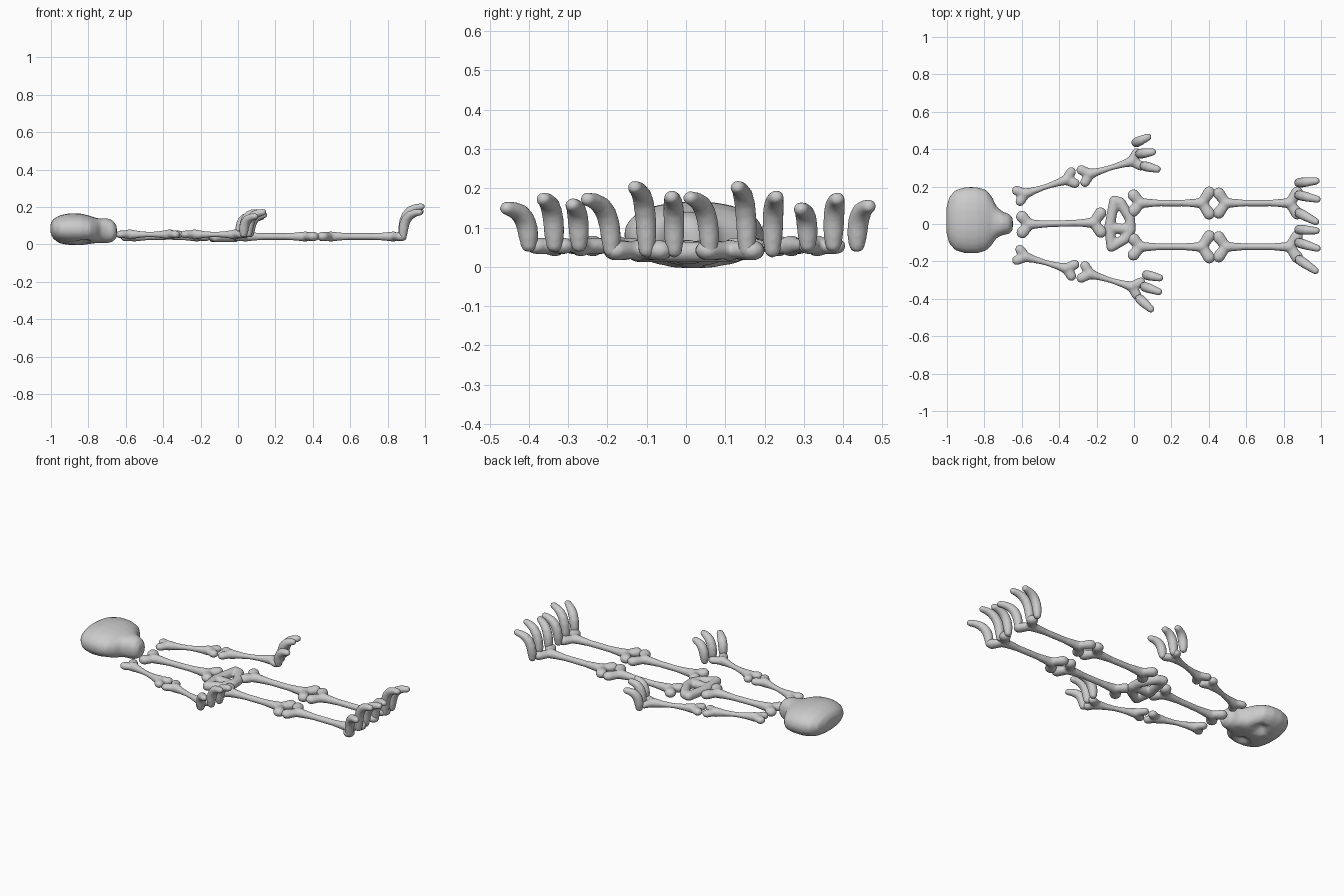
import bpy, bmesh
from math import cos, sin, pi, copysign
from mathutils import Vector, Matrix

if "Cube" in bpy.data.objects:
    bpy.data.objects.remove(bpy.data.objects["Cube"])


def finish(name, bm, voxel=0.006, smooth=6):
    """Turn overlapping primitives into one smooth moulded piece."""
    me = bpy.data.meshes.new(name)
    bm.to_mesh(me)
    bm.free()
    ob = bpy.data.objects.new(name, me)
    bpy.context.collection.objects.link(ob)
    r = ob.modifiers.new("merge", 'REMESH')
    r.mode = 'VOXEL'
    r.voxel_size = voxel
    r.use_smooth_shade = True
    s = ob.modifiers.new("soften", 'SMOOTH')
    s.factor = 0.5
    s.iterations = smooth
    return ob


def tube(bm, pts, squash=1.0):
    """Chain of spheres and cones; pts are (x, y, z, radius)."""
    for x, y, z, r in pts:
        m = Matrix.Translation((x, y, z)) @ Matrix.Diagonal((1, 1, squash, 1))
        bmesh.ops.create_uvsphere(bm, u_segments=16, v_segments=10, radius=r, matrix=m)
    for a, b in zip(pts, pts[1:]):
        p, q = Vector(a[:3]), Vector(b[:3])
        d = q - p
        m = Matrix.Translation((p + q) / 2) @ Matrix.Diagonal((1, 1, squash, 1)) \
            @ d.to_track_quat('Z', 'Y').to_matrix().to_4x4()
        bmesh.ops.create_cone(bm, cap_ends=True, segments=16, radius1=a[3],
                              radius2=b[3], depth=d.length, matrix=m)


def bone(name, a, b, z, w0, w1, shaft=0.0185, knob=0.033):
    """Long bone with a flared, two-knobbed end at a and b (knob centres)."""
    a, b = Vector((*a, z)), Vector((*b, z))
    d = (b - a).normalized()
    n = Vector((-d.y, d.x, 0))
    bm = bmesh.new()
    p, q = a + d * 0.04, b - d * 0.04
    tube(bm, [(*p, .028), (*(p + d * .05), shaft + .004), (*(p + d * .1), shaft),
              (*(q - d * .1), shaft), (*(q - d * .05), shaft + .004), (*q, .028)], 1.0)
    for end, root, w in ((a, p, w0), (b, q, w1)):
        for s in (-1, 1):
            tube(bm, [(*root, .026), (*(end + n * s * w), knob)], 0.8)
    return finish(name, bm, smooth=10)


def digit(name, base, tip, z0, top):
    """Curled finger or toe rising from base and bending toward the tip."""
    bm = bmesh.new()
    h = top - 0.018 - z0
    prof = [(0, 0, .021), (.02, .25, .026), (.08, .5, .027), (.21, .71, .027),
            (.42, .87, .026), (.7, .96, .023), (1, 1, .020)]
    tube(bm, [(base[0] + (tip[0] - base[0]) * t, base[1] + (tip[1] - base[1]) * t,
               z0 + h * f, r) for t, f, r in prof], .9)
    return finish(name, bm, smooth=8)


# skull: superellipse sections along x -> (x, y centre, half width, z low, z high)
sections = [(-1.003, .02, .07, .06, .11), (-.988, .02, .125, .03, .135), (-.955, .02, .162, .006, .155),
            (-.90, .02, .178, -.004, .167), (-.84, .02, .178, -.004, .165), (-.79, .02, .163, .002, .153),
            (-.76, .017, .13, .007, .141), (-.735, .01, .085, .008, .139), (-.70, .003, .062, .005, .141),
            (-.668, 0, .054, .014, .128), (-.648, 0, .034, .035, .10)]
bm = bmesh.new()
N = 24
rings = []
for x, yc, w, lo, hi in sections:
    ring = []
    for i in range(N):
        c, s = cos(2 * pi * i / N), sin(2 * pi * i / N)
        ring.append(bm.verts.new((x, yc + w * copysign(abs(c) ** .9, c),
                                  (lo + hi) / 2 + (hi - lo) / 2 * copysign(abs(s) ** .9, s))))
    rings.append(ring)
for r0, r1 in zip(rings, rings[1:]):
    for i in range(N):
        bm.faces.new((r0[i], r0[(i + 1) % N], r1[(i + 1) % N], r1[i]))
bm.faces.new(rings[0])
bm.faces.new(rings[-1])
bmesh.ops.recalc_face_normals(bm, faces=bm.faces)
# shallow eye sockets in the downward-facing face
bmesh.ops.subdivide_edges(bm, edges=bm.edges, cuts=1, use_grid_fill=True)
for v in bm.verts:
    if v.co.z < .07:
        for ey in (-.065, .095):
            k = ((v.co.x + .83) ** 2 + (v.co.y - ey) ** 2) / .045 ** 2
            v.co.z += .035 * max(0, 1 - k)
finish("skull", bm, 0.007, 16)

# spine
bone("spine", (-.598, -.003), (-.178, .008), .042, .042, .05)

# pelvis: two-holed loop of bars
bm = bmesh.new()
A, A2, B, C, D = (-.105, .125), (-.072, .115), (-.12, -.122), (-.018, -.03), (-.132, -.02)
for p, q in ((A, A2), (A2, (-.022, .03)), ((-.022, .03), C), (A, D), (D, B), (B, (-.045, -.078)),
             ((-.045, -.078), C), (D, C)):
    tube(bm, [(*p, .038, .028), (*q, .038, .028)], .95)
finish("pelvis", bm, smooth=8)

# arms
for side, s in (("left", 1), ("right", -1)):
    sh = .15 if s > 0 else -.165
    bone(side + "_upper_arm", (-.618, sh), (-.326, s * .248), .053, .03, .032, .0155, .027)
    bone(side + "_forearm", (-.272, s * .256), (.025, s * .346), .053, .034, .036, .0155, .027)

# legs
for side, y in (("left", .112), ("right", -.122)):
    bone(side + "_thigh", (-.003, y), (.402, y), .042, .042, .057)
    bone(side + "_shin", (.453, y), (.872, y), .042, .052, .056)

# fingers and toes: base, tip, top height
fingers = [((.01, .435), (.075, .465), .172), ((.03, .375), (.10, .385), .190),
           ((.055, .31), (.125, .293), .165), ((.065, -.272), (.138, -.288), .175),
           ((.055, -.335), (.133, -.362), .190), ((.03, -.40), (.09, -.455), .167)]
toes = [((.88, .22), (.975, .23), .195), ((.88, .155), (.98, .132), .220),
        ((.882, .06), (.972, .012), .193), ((.88, -.03), (.975, -.036), .195),
        ((.88, -.10), (.98, -.13), .220), ((.882, -.19), (.97, -.25), .190)]
for i, (b, t, top) in enumerate(fingers):
    digit("finger_%d" % (i + 1), b, t, .055, top)
for i, (b, t, top) in enumerate(toes):
    digit("toe_%d" % (i + 1), b, t, .042, top)
